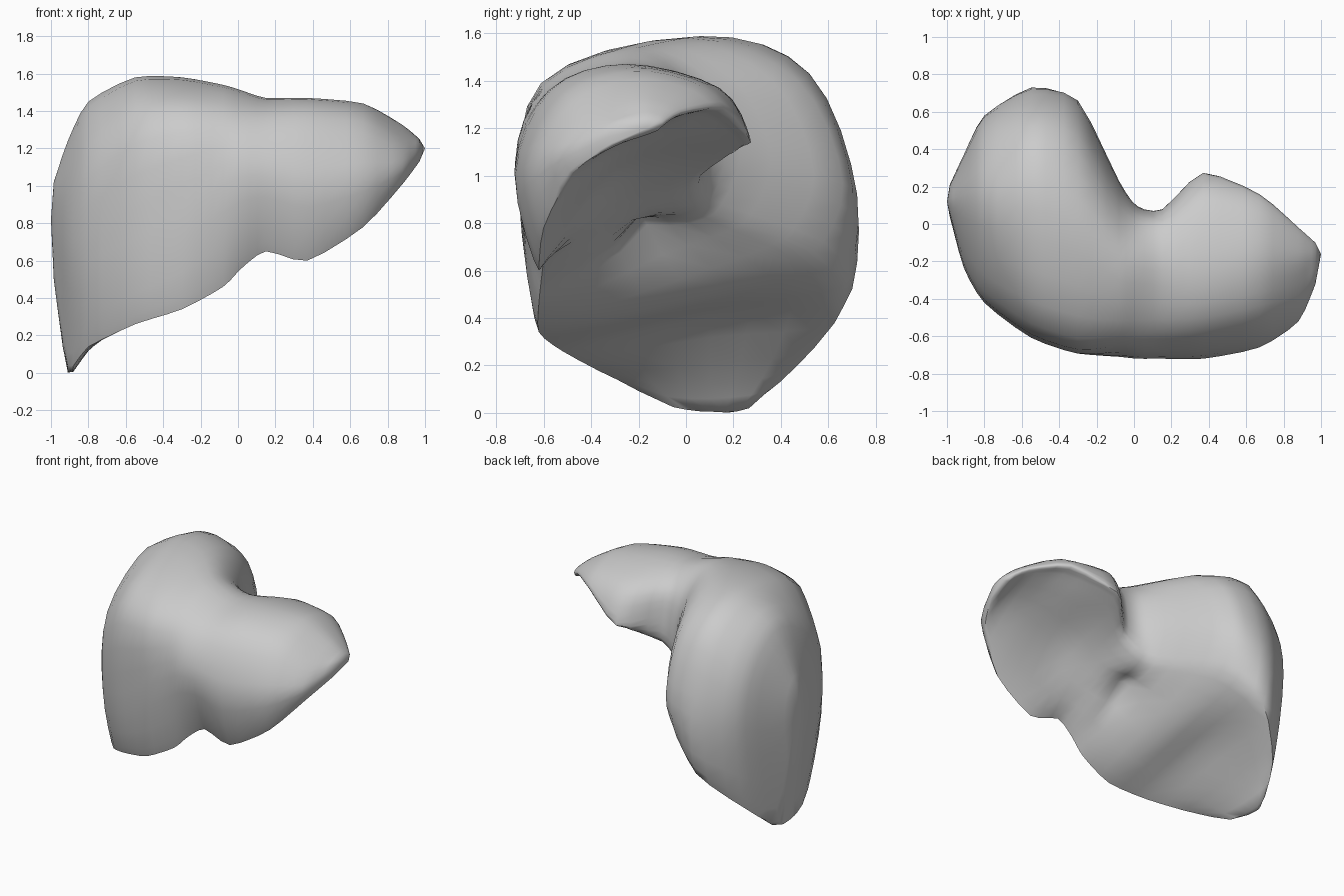
import bpy
import bmesh
from mathutils import Vector

default_cube = bpy.data.objects.get("Cube")
if default_cube:
    bpy.data.objects.remove(default_cube)

# Stations across the body, from the large lobe to the pointed lobe
stations = [-.985, -.91, -.8, -.55, -.3, -.08, .02, .15, .37, .67, .88, .97]

# Lengthwise rails as (y, z) at each station
front_edge = [(.06, .6), (0, .04), (-.29, .14), (-.52, .26), (-.62, .34), (-.62, .46), (-.61, .56),
              (-.6, .65), (-.62, .6), (-.6, .78), (-.48, 1.01), (-.31, 1.13)]
front_middle = [(.04, .76), (-.22, .6), (-.41, .6), (-.6, .72), (-.69, .86), (-.71, 1), (-.72, 1.05),
                (-.72, 1.05), (-.72, 1), (-.66, 1.05), (-.52, 1.1), (-.32, 1.18)]
front_shoulder = [(.06, .95), (-.18, 1), (-.36, 1.16), (-.53, 1.36), (-.61, 1.39), (-.6, 1.38), (-.59, 1.37),
                  (-.58, 1.36), (-.57, 1.36), (-.5, 1.34), (-.42, 1.23), (-.27, 1.23)]
crown = [(.12, 1.02), (.1, 1.24), (.1, 1.45), (.08, 1.58), (0, 1.58), (-.2, 1.54), (-.23, 1.51),
         (-.25, 1.47), (-.25, 1.47), (-.22, 1.44), (-.22, 1.32), (-.18, 1.25)]
back_shoulder = [(.18, .96), (.3, 1.1), (.46, 1.25), (.52, 1.43), (.47, 1.4), (.1, 1.4), (.01, 1.39),
                 (0, 1.38), (.14, 1.37), (.04, 1.39), (-.09, 1.31), (-.12, 1.24)]
back_middle = [(.21, .8), (.37, .75), (.58, .82), (.72, .9), (.66, .97), (.23, 1.1), (.09, 1.15),
               (.07, 1.19), (.27, 1.16), (.16, 1.29), (-.02, 1.27), (-.1, 1.22)]
back_edge = [(.19, .6), (.23, .04), (.47, .2), (.67, .46), (.54, .68), (.12, .84), (.07, .9),
             (.06, 1), (.22, 1.13), (.07, 1.26), (-.06, 1.24), (-.12, 1.19)]
hollow = [(.13, .5), (.12, .005), (.1, .12), (.1, .4), (.03, .49), (-.15, .73), (-.2, .77),
          (-.27, .85), (-.3, 1), (-.28, 1.09), (-.28, 1.14), (-.2, 1.16)]

rails = [front_edge, front_middle, front_shoulder, crown,
         back_shoulder, back_middle, back_edge, hollow]
roundness = [.08, .5, .5, .5, .5, .5, .22, .5]
RING_STEPS = 4
LENGTH_STEPS = 3


def hermite(a, b, slope_a, slope_b, t):
    """Smooth blend between two points with given tangents."""
    u = t * t
    w = u * t
    return (a * (2 * w - 3 * u + 1) + slope_a * (w - 2 * u + t)
            + b * (3 * u - 2 * w) + slope_b * (w - u))


def smooth_rail(points):
    """Resample an open rail with gentle tangents."""
    last = len(points) - 1
    slopes = [(points[min(i + 1, last)] - points[max(i - 1, 0)]) * .35
              for i in range(last + 1)]
    result = []
    for i in range(last):
        for step in range(LENGTH_STEPS):
            result.append(hermite(points[i], points[i + 1], slopes[i],
                                  slopes[i + 1], step / LENGTH_STEPS))
    return result + [points[last]]


def smooth_ring(points):
    """Round off a closed section, keeping the thin edges tight."""
    count = len(points)
    slopes = [(points[(i + 1) % count] - points[i - 1]) * roundness[i]
              for i in range(count)]
    result = []
    for i in range(count):
        j = (i + 1) % count
        for step in range(RING_STEPS):
            result.append(hermite(points[i], points[j], slopes[i], slopes[j],
                                  step / RING_STEPS))
    return result


# Loft the body through all sections
curves = [smooth_rail([Vector((x, *pair)) for x, pair in zip(stations, rail)])
          for rail in rails]
bm = bmesh.new()
rings = [[bm.verts.new(p) for p in smooth_ring(list(section))] for section in zip(*curves)]
for ring, following in zip(rings, rings[1:]):
    for i in range(len(ring)):
        j = (i + 1) % len(ring)
        bm.faces.new((ring[i], ring[j], following[j], following[i]))

# Close both ends to points
for ring, tip in ((rings[0], (-1, .12, .82)), (rings[-1], (1, -.16, 1.2))):
    pole = bm.verts.new(tip)
    for i in range(len(ring)):
        bm.faces.new((ring[i], ring[(i + 1) % len(ring)], pole))

# Small vessel dimple in the underside
dimple = Vector((-.05, -.18, .75))
for vert in bm.verts:
    reach = 1 - (vert.co - dimple).length / .16
    if reach > 0:
        vert.co += Vector((-.03, -.02, .09)) * reach

bmesh.ops.recalc_face_normals(bm, faces=bm.faces)
mesh = bpy.data.meshes.new("organ_body")
bm.to_mesh(mesh)
bm.free()
body = bpy.data.objects.new("organ_body", mesh)
bpy.context.collection.objects.link(body)

# Plain grey surface
grey = bpy.data.materials.new("plain_grey")
grey.use_nodes = True
colour = (.6, .6, .6, 1)
grey.diffuse_color = colour
grey.node_tree.nodes["Principled BSDF"].inputs["Base Color"].default_value = colour
mesh.materials.append(grey)

bpy.ops.object.select_all(action="DESELECT")
body.select_set(True)
bpy.context.view_layer.objects.active = body
bpy.ops.object.shade_smooth_by_angle(angle=1.1)
